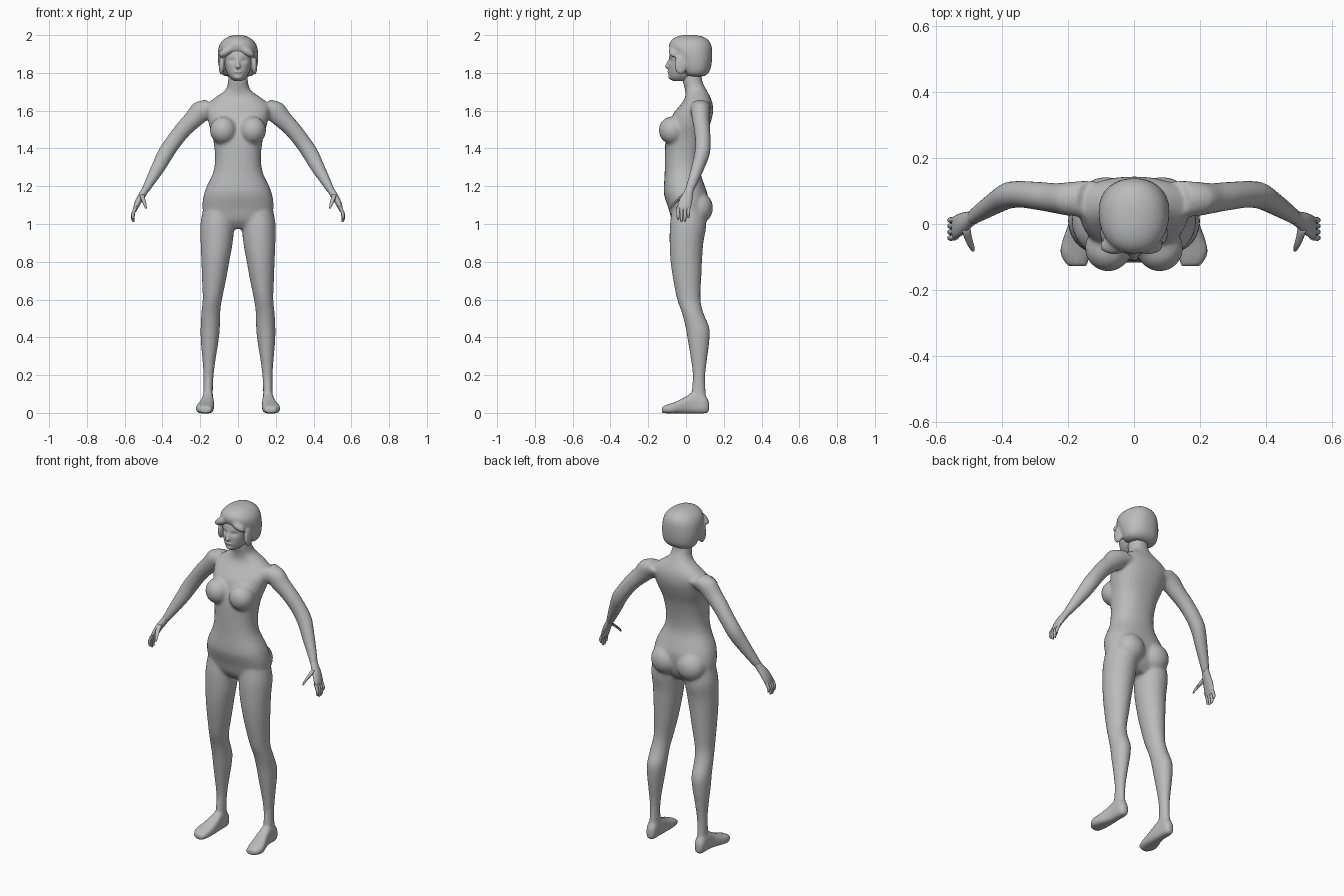
import bpy, bmesh, math
from mathutils import Vector, Matrix

X, Y, Z = Vector((1, 0, 0)), Vector((0, 1, 0)), Vector((0, 0, 1))
grey = bpy.data.materials.new("plain_grey")
grey.diffuse_color = (0.5, 0.5, 0.5, 1)


def resample(rows, n):
    """Smooth curve through the section rows."""
    out = []
    for i in range(len(rows) - 1):
        p0, p1 = rows[max(i - 1, 0)], rows[i]
        p2, p3 = rows[i + 1], rows[min(i + 2, len(rows) - 1)]
        for k in range(n):
            t = k / n
            out.append([0.5 * (2 * b + (c - a) * t + (2 * a - 5 * b + 4 * c - d) * t * t
                               + (3 * b - a - 3 * c + d) * t ** 3)
                        for a, b, c, d in zip(p0, p1, p2, p3)])
    return out + [list(rows[-1])]


def loft(bm, rows, u=X, v=Y, sides=24, power=2.0, n=3):
    """Closed tube through rows of (x, y, z, radius along u, radius along v)."""
    rings = []
    for x, y, z, ru, rv in resample(rows, n):
        ring = []
        for k in range(sides):
            a = 2 * math.pi * k / sides
            c, s = math.cos(a), math.sin(a)
            c = math.copysign(abs(c) ** (2 / power), c)
            s = math.copysign(abs(s) ** (2 / power), s)
            ring.append(bm.verts.new(Vector((x, y, z)) + u * ru * c + v * rv * s))
        rings.append(ring)
    for a, b in zip(rings, rings[1:]):
        for k in range(sides):
            j = (k + 1) % sides
            bm.faces.new((a[k], a[j], b[j], b[k]))
    bm.faces.new(rings[0][::-1])
    bm.faces.new(rings[-1])


def upright(rows):
    """(z, centre x, half width, front y, back y) to loft rows."""
    return [(cx, (f + b) / 2, z, rx, (b - f) / 2) for z, cx, rx, f, b in rows]


def ball(bm, pos, size, tilt=0.0, axis='X'):
    m = Matrix.Translation(pos) @ Matrix.Rotation(tilt, 4, axis) @ Matrix.Diagonal((*size, 1))
    bmesh.ops.create_uvsphere(bm, u_segments=20, v_segments=14, radius=1, matrix=m)


def flip(rows, s):
    return [(r[0] * s, *r[1:]) for r in rows]


def finish(bm, name, voxel=0, smooth=0, ratio=1):
    bmesh.ops.recalc_face_normals(bm, faces=bm.faces)
    me = bpy.data.meshes.new(name)
    bm.to_mesh(me)
    bm.free()
    ob = bpy.data.objects.new(name, me)
    bpy.context.collection.objects.link(ob)
    me.materials.append(grey)
    bpy.ops.object.select_all(action='DESELECT')
    ob.select_set(True)
    bpy.context.view_layer.objects.active = ob
    if voxel:
        m = ob.modifiers.new("blend", 'REMESH')
        m.mode, m.voxel_size = 'VOXEL', voxel
        m = ob.modifiers.new("soften", 'SMOOTH')
        m.factor, m.iterations = 0.5, smooth
        m = ob.modifiers.new("simplify", 'DECIMATE')
        m.ratio = ratio
        for mod in list(ob.modifiers):
            bpy.ops.object.modifier_apply(modifier=mod.name)
    bpy.ops.object.shade_smooth_by_angle(angle=math.radians(50))
    return ob


# Body: torso, neck, legs, feet and arms blended into one skin
body = bmesh.new()
loft(body, upright([
    (0.975, 0, .09, -.04, .06), (1.02, 0, .16, -.075, .095), (1.08, 0, .188, -.092, .11),
    (1.15, 0, .182, -.115, .115), (1.20, 0, .165, -.117, .10), (1.27, 0, .132, -.113, .078),
    (1.35, 0, .121, -.112, .08), (1.45, 0, .132, -.108, .10), (1.52, 0, .152, -.09, .125),
    (1.58, 0, .165, -.07, .142), (1.63, 0, .165, -.03, .142), (1.67, 0, .12, -.005, .13),
    (1.71, 0, .066, -.005, .108), (1.76, 0, .052, -.018, .085), (1.83, 0, .05, -.02, .08)]),
    power=2.3, sides=32)
ARM_U = Vector((0.79, 0, 0.61))
for s in (1, -1):
    ball(body, (s * .078, -.073, 1.495), (.071, .071, .074), .25)      # bust
    ball(body, (s * .085, .068, 1.085), (.085, .075, .085))            # seat
    loft(body, flip(upright([                                          # leg
        (1.10, .10, .08, -.07, .09), (1.0, .109, .09, -.085, .108), (.9, .113, .085, -.087, .092),
        (.8, .120, .074, -.082, .085), (.7, .127, .063, -.067, .08), (.6, .136, .051, -.047, .077),
        (.53, .144, .050, -.022, .092), (.45, .147, .051, -.002, .124), (.38, .150, .047, .01, .124),
        (.3, .153, .037, .023, .114), (.2, .156, .027, .036, .102), (.12, .158, .025, .03, .104),
        (.05, .158, .026, .02, .112)]), s))
    loft(body, flip([                                                  # foot
        (.160, .122, .030, .016, .026), (.160, .10, .045, .029, .048), (.160, .04, .052, .031, .055),
        (.163, 0, .042, .036, .045), (.172, -.05, .029, .045, .032), (.178, -.09, .022, .046, .025),
        (.172, -.128, .016, .030, .017)], s), X, Z, power=3)
    u = Vector((ARM_U.x * s, 0, ARM_U.z))
    loft(body, flip([                                                  # arm
        (.13, .078, 1.625, .055, .055), (.188, .076, 1.602, .060, .052), (.235, .078, 1.555, .051, .046),
        (.29, .085, 1.50, .045, .043), (.345, .09, 1.43, .043, .041), (.385, .085, 1.37, .043, .041),
        (.42, .065, 1.305, .038, .036), (.46, .04, 1.235, .029, .030), (.492, .018, 1.178, .021, .025)],
        s), u, Y)
finish(body, "body", .009, 5, .4)

# Hands: palm, four fingers and a thumb
for s, side in ((1, "left"), (-1, "right")):
    hand = bmesh.new()
    u = Vector((ARM_U.x * s, 0, ARM_U.z))
    loft(hand, flip([
        (.480, .026, 1.20, .018, .022), (.500, .012, 1.165, .019, .026), (.522, 0, 1.13, .018, .034),
        (.541, -.010, 1.09, .014, .036), (.547, -.014, 1.068, .008, .031)], s), u, Y, sides=16)
    for k, tip in enumerate((1.032, 1.012, 1.010, 1.022)):
        y = .014 - .018 * k
        loft(hand, flip([(.540, y, 1.09, .010, .009), (.554, y - .002, 1.06, .010, .009),
                         (.557, y - .002, tip + .015, .008, .008), (.553, y - .001, tip, .004, .004)], s),
             sides=8, n=2)
    loft(hand, flip([(.510, -.010, 1.155, .014, .014), (.503, -.040, 1.13, .012, .012),
                     (.493, -.066, 1.105, .009, .009), (.487, -.080, 1.083, .004, .004)], s),
         sides=8, n=2)
    finish(hand, side + "_hand")

# Head with nose, lips, chin and sunken eye sockets
head = bmesh.new()
loft(head, upright([
    (1.757, 0, .022, -.070, .02), (1.772, 0, .040, -.086, .04), (1.79, 0, .053, -.091, .06),
    (1.82, 0, .066, -.093, .08), (1.86, 0, .075, -.093, .10), (1.90, 0, .078, -.086, .10),
    (1.94, 0, .070, -.072, .09), (1.97, 0, .045, -.04, .06)]), sides=32, power=2.2)
ball(head, (0, -.094, 1.845), (.010, .012, .026), -.3)
ball(head, (0, -.099, 1.834), (.014, .013, .009))
ball(head, (0, -.090, 1.806), (.022, .009, .008))
ball(head, (0, -.080, 1.778), (.022, .014, .013))
face = finish(head, "head", .005, 3, .5)
for v in face.data.vertices:
    if v.co.y < -.03:
        for ex in (.031, -.031):
            d = ((v.co.x - ex) / .018) ** 2 + ((v.co.z - 1.865) / .010) ** 2
            v.co.y += .010 * math.exp(-d)

# Bobbed hair with swept fringe
hair = bmesh.new()
loft(hair, upright([
    (1.782, 0, .065, .01, .095), (1.795, 0, .088, -.015, .115), (1.82, 0, .099, -.030, .130),
    (1.86, 0, .106, -.050, .137), (1.90, 0, .107, -.074, .139), (1.94, 0, .101, -.090, .136),
    (1.97, 0, .083, -.080, .122), (1.99, 0, .055, -.052, .095), (2.0, 0, .022, -.012, .055)]),
    sides=32, power=2.2)
for s in (1, -1):
    ball(hair, (s * .086, -.028, 1.845), (.016, .034, .055), s * -.05, 'Y')
    ball(hair, (s * .052 - .008, -.066, 1.915), (.050, .026, .022), s * .55, 'Y')
finish(hair, "hair", .007, 4, .5)
